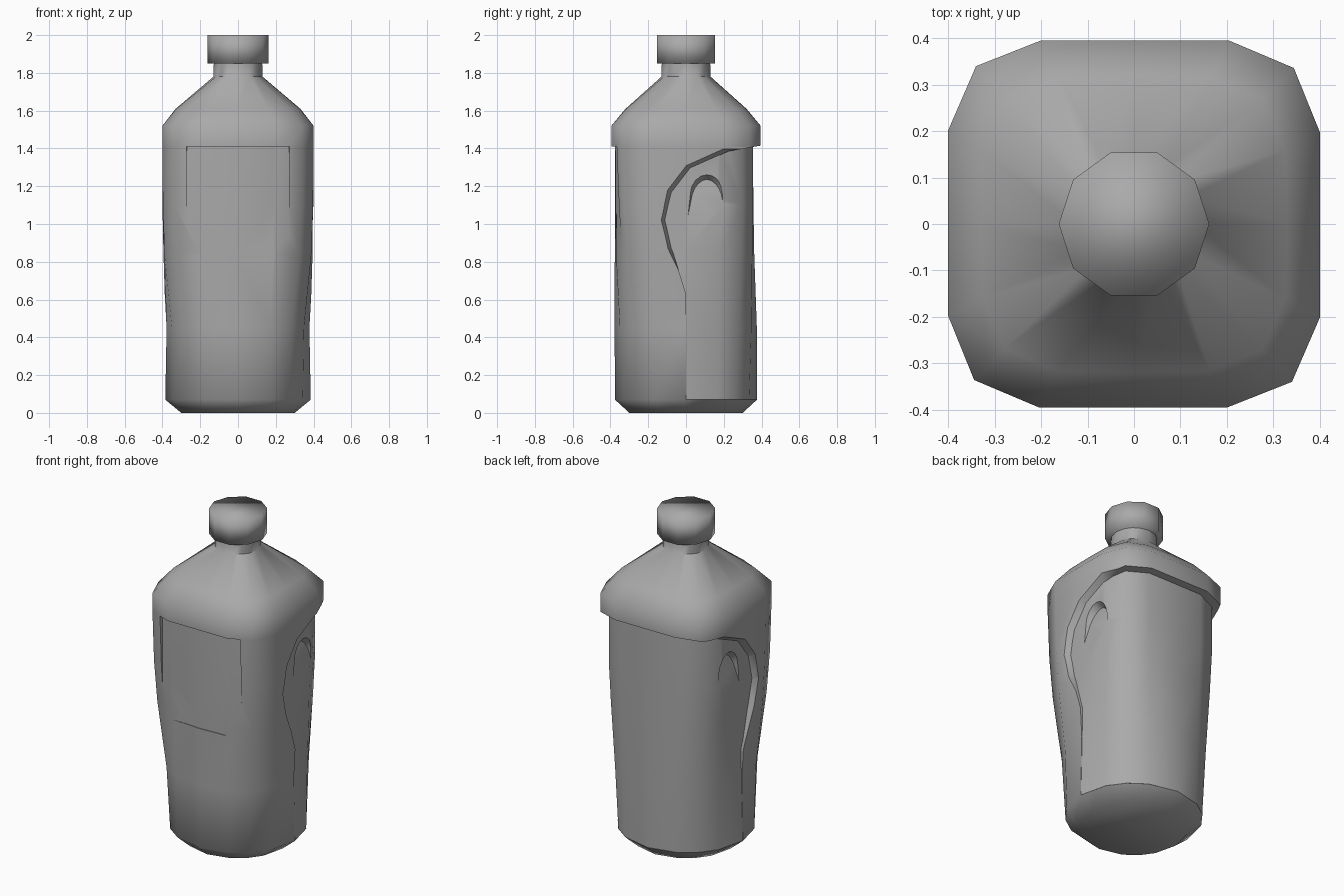
import bpy, bmesh, math
from mathutils import Vector

if "Cube" in bpy.data.objects:
    bpy.data.objects.remove(bpy.data.objects["Cube"])

grey = bpy.data.materials.new("plastic_grey")
grey.use_nodes = True
GREY = (0.4, 0.4, 0.4, 1)
grey.diffuse_color = GREY
grey.node_tree.nodes["Principled BSDF"].inputs["Base Color"].default_value = GREY


def loft(name, sections):
    """Skin equal-length point loops and close both ends."""
    bm = bmesh.new()
    loops = [[bm.verts.new(p) for p in s] for s in sections]
    n = len(loops[0])
    for a, b in zip(loops, loops[1:]):
        for i in range(n):
            j = (i + 1) % n
            bm.faces.new((a[i], a[j], b[j], b[i]))
    bm.faces.new(loops[0][::-1])
    bm.faces.new(loops[-1])
    bmesh.ops.recalc_face_normals(bm, faces=bm.faces)
    mesh = bpy.data.meshes.new(name)
    bm.to_mesh(mesh)
    bm.free()
    obj = bpy.data.objects.new(name, mesh)
    bpy.context.collection.objects.link(obj)
    mesh.materials.append(grey)
    return obj


def combine(target, tool, operation):
    """Apply a boolean and drop the helper."""
    mod = target.modifiers.new(operation, 'BOOLEAN')
    mod.operation, mod.object, mod.solver = operation, tool, 'EXACT'
    bpy.context.view_layer.objects.active = target
    bpy.ops.object.modifier_apply(modifier=mod.name)
    bpy.data.objects.remove(tool)


# One quarter of the rounded-square section, mirrored to 16 points
QUARTER = [Vector(p) for p in ((1, 0), (1, .5), (.86, .85), (.51, 1))]
UNIT = []
for turn in range(4):
    for q in QUARTER:
        for _ in range(turn):
            q = Vector((-q.y, q.x))
        UNIT.append(q)


def ring(z, rx, ry, roundness, cy=0):
    pts = [p.lerp(p.normalized(), roundness) for p in UNIT]
    return [(p.x * rx, p.y * ry + cy, z) for p in pts]


# Outer shell with base, shoulder and neck
body = loft("bottle_body", [ring(*r) for r in (
    (0, .30, .30, 1), (.07, .385, .376, 1), (.45, .378, .378, .7),
    (.85, .40, .38, .25), (1.1, .40, .385, .05), (1.41, .40, .395, 0),
    (1.52, .40, .395, 0), (1.61, .33, .32, .1), (1.78, .13, .13, 1),
    (1.86, .128, .128, 1))])

# Cut away the grip zone behind a curved lip on both sides
GRIP = [(.5, 1.45), (.37, 1.43), (.2, 1.40), (0, 1.31), (-.1, 1.18), (-.135, 1.02),
        (-.1, .87), (0, .63), (0, .07), (.5, .07)]


def grip_section(x, shift):
    return [(x, y + shift if 1 <= i < 7 else y, z - shift * .6 if z > 1.1 else z)
            for i, (y, z) in enumerate(GRIP)]


combine(body, loft("grip_cutter", [grip_section(-.42, -.01), grip_section(-.36, .025),
                                   grip_section(.36, .025), grip_section(.42, -.01)]),
        'DIFFERENCE')

# Cut the front label panel
PANEL = [(-.28, -.5), (.28, -.5), (.27, -.345), (.2, -.368), (-.2, -.368), (-.27, -.345)]
combine(body, loft("panel_cutter", [[(x, y, z) for x, y in PANEL] for z in (.8, 1.41)]),
        'DIFFERENCE')

# Slimmer core forms the recessed grip and panel surfaces
core = loft("core", [ring(*r) for r in (
    (.071, .384, .375, 1), (.45, .375, .375, .7), (.85, .369, .368, .25, -.007),
    (1.1, .367, .366, .05, -.009), (1.48, .364, .364, 0, -.011))])
combine(body, core, 'UNION')

# Arched thumb notches, deepest at the top
ARCH = [(.01, 1.04)] + [(.11 + .1 * math.cos(a), 1.185 + .1 * math.sin(a))
                        for a in [math.pi * (1 - k / 8) for k in range(9)]] + [(.21, 1.04)]
for side in (-1, 1):
    outer = [(side * .40, y, z) for y, z in ARCH]
    inner = []
    for y, z in ARCH:
        t = (z - 1.04) / .25
        inner.append((side * (.368 - .04 * t), .11 + (y - .11) * (1 - .4 * t), z - .05 * t))
    combine(body, loft("notch_cutter", [inner, outer]), 'DIFFERENCE')

# Ten-sided screw cap
cap = loft("screw_cap", [[(.162 * math.cos(k * math.tau / 10),
                           .162 * math.sin(k * math.tau / 10), z) for k in range(10)]
                         for z in (1.85, 2)])

for obj, angle in ((body, 50), (cap, 180)):
    bpy.ops.object.select_all(action='DESELECT')
    obj.select_set(True)
    bpy.context.view_layer.objects.active = obj
    bpy.ops.object.shade_smooth_by_angle(angle=math.radians(angle))
